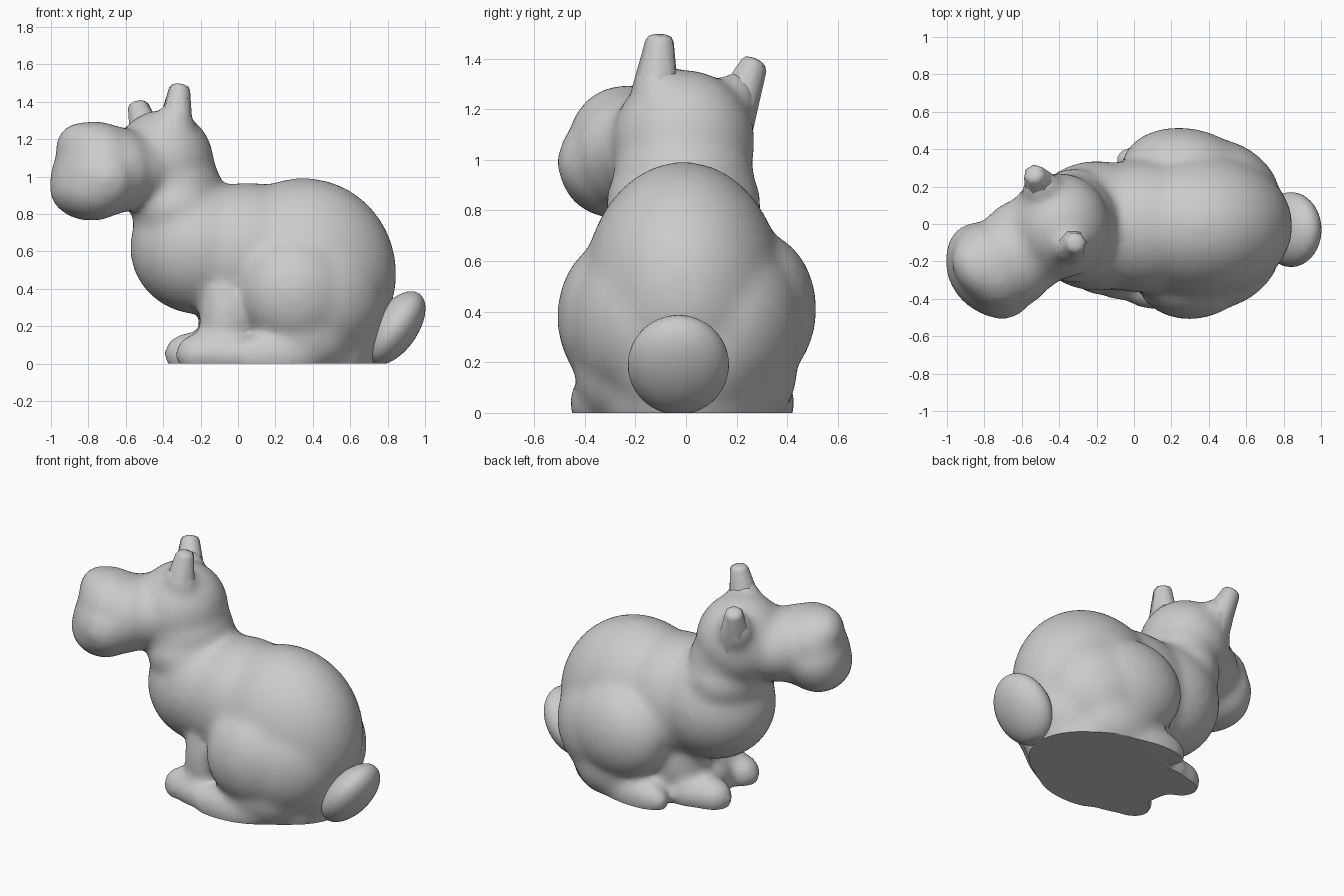
import bpy, bmesh
from math import radians
from mathutils import Matrix, Vector

if "Cube" in bpy.data.objects:
    bpy.data.objects.remove(bpy.data.objects["Cube"], do_unlink=True)

grey = bpy.data.materials.new("plain grey")
grey.use_nodes = True
grey.diffuse_color = (0.6, 0.6, 0.6, 1)
grey.node_tree.nodes["Principled BSDF"].inputs["Base Color"].default_value = (0.6, 0.6, 0.6, 1)


def lump(bm, centre, radii, turn=0, tilt=0, inflate=0.008):
    """Add an ellipsoid, tilted about y and then turned about z."""
    size = [r + inflate for r in radii]
    place = (Matrix.Translation(centre) @ Matrix.Rotation(radians(turn), 4, 'Z')
             @ Matrix.Rotation(radians(tilt), 4, 'Y') @ Matrix.Diagonal((*size, 1)))
    bmesh.ops.create_uvsphere(bm, u_segments=40, v_segments=24, radius=1, matrix=place)


def finish(name, bm):
    mesh = bpy.data.meshes.new(name)
    bm.to_mesh(mesh)
    bm.free()
    mesh.materials.append(grey)
    obj = bpy.data.objects.new(name, mesh)
    bpy.context.collection.objects.link(obj)
    bpy.ops.object.select_all(action='DESELECT')
    bpy.context.view_layer.objects.active = obj
    obj.select_set(True)
    return obj


def cut_flat(obj):
    """Slice the underside off at ground level and close it."""
    bm = bmesh.new()
    bm.from_mesh(obj.data)
    cut = bmesh.ops.bisect_plane(bm, geom=bm.verts[:] + bm.edges[:] + bm.faces[:],
                                 plane_co=(0, 0, 0), plane_no=(0, 0, 1), clear_inner=True)
    rim = [e for e in cut["geom_cut"] if isinstance(e, bmesh.types.BMEdge)]
    bmesh.ops.holes_fill(bm, edges=rim, sides=0)
    bmesh.ops.recalc_face_normals(bm, faces=bm.faces)
    bm.to_mesh(obj.data)
    bm.free()
    bpy.ops.object.shade_smooth_by_angle(angle=radians(50))


# Body, head and legs, fused into one soft skin
bm = bmesh.new()
# torso
lump(bm, (0.35, -0.01, 0.48), (0.49, 0.39, 0.505))
lump(bm, (0.05, -0.01, 0.59), (0.45, 0.35, 0.37))
lump(bm, (-0.20, -0.01, 0.62), (0.37, 0.34, 0.35))
lump(bm, (0.45, 0, 0.24), (0.36, 0.34, 0.34))
lump(bm, (0.28, 0, 0.05), (0.46, 0.36, 0.24))
lump(bm, (0.02, 0, 0.22), (0.20, 0.28, 0.28))
# neck and head
lump(bm, (-0.32, -0.01, 0.83), (0.245, 0.30, 0.22))
lump(bm, (-0.34, -0.01, 0.95), (0.245, 0.27, 0.20))
lump(bm, (-0.40, -0.01, 1.07), (0.265, 0.275, 0.28))
lump(bm, (-0.58, -0.12, 1.04), (0.25, 0.25, 0.21), 35)
# muzzle
lump(bm, (-0.76, -0.23, 1.085), (0.19, 0.24, 0.205), 35)
lump(bm, (-0.83, -0.24, 1.155), (0.12, 0.17, 0.13), 35)
lump(bm, (-0.77, -0.25, 0.99), (0.20, 0.275, 0.21), 35)
lump(bm, (-0.785, -0.25, 0.94), (0.20, 0.25, 0.17), 35)
lump(bm, (-0.67, -0.20, 1.035), (0.20, 0.25, 0.23), 35)
# ear roots
lump(bm, (-0.34, -0.12, 1.27), (0.10, 0.085, 0.13))
lump(bm, (-0.49, 0.19, 1.22), (0.10, 0.085, 0.12))
# haunches
for side, x, y, z, reach in ((-1, 0.32, 0.27, 0.38, 0.30), (1, 0.28, 0.275, 0.41, 0.34)):
    lump(bm, (x, side * y, z), (reach, 0.23, 0.30), side * -9)
    lump(bm, (0.24, side * 0.265, z + 0.08), (0.21, 0.20, 0.20), side * -5)
    lump(bm, (0.49, side * 0.22, 0.36), (0.30, 0.21, 0.30), side * -28)
    lump(bm, (0.36, side * 0.26, 0.17), (0.26, 0.17, 0.22), side * -9)
# hind feet
lump(bm, (0.20, -0.35, 0.04), (0.25, 0.10, 0.12), 6)
lump(bm, (0.15, 0.32, 0.04), (0.25, 0.10, 0.12), -6)
# front legs and paws
for y, x in ((-0.26, -0.19), (0.11, -0.25)):
    lump(bm, (-0.06, y * 0.8, 0.25), (0.14, 0.14, 0.32))
    lump(bm, (x, y, 0.05), (0.14, 0.11, 0.11))
    lump(bm, (x + 0.12, y, 0.05), (0.16, 0.14, 0.12))
lump(bm, (-0.10, -0.07, 0.06), (0.15, 0.24, 0.16), 15)
body = finish("body", bm)
remesh = body.modifiers.new("fuse", 'REMESH')
remesh.mode = 'VOXEL'
remesh.voxel_size = 0.022
soften = body.modifiers.new("soften", 'SMOOTH')
soften.factor = 0.5
soften.iterations = 20
for name in ("fuse", "soften"):
    bpy.ops.object.modifier_apply(modifier=name)
cut_flat(body)

# Tail, a flat pad leaning outwards
bm = bmesh.new()
lump(bm, (0.84, -0.03, 0.19), (0.12, 0.20, 0.225), tilt=35, inflate=0)
cut_flat(finish("tail", bm))


def ear(name, base, tip, wide, narrow):
    """Seven-sided tapering horn with a blunt, bevelled end."""
    base, tip = Vector(base), Vector(tip)
    axis = tip - base
    bm = bmesh.new()
    bmesh.ops.create_cone(bm, cap_ends=True, segments=7, radius1=wide, radius2=narrow,
                          depth=axis.length,
                          matrix=Matrix.Translation((base + tip) / 2)
                          @ axis.to_track_quat('Z', 'Y').to_matrix().to_4x4())
    top = [e for e in bm.edges if all((v.co - tip).length < narrow * 1.1 for v in e.verts)]
    bmesh.ops.bevel(bm, geom=top, offset=narrow * 0.5, segments=2, affect='EDGES', profile=0.5)
    finish(name, bm)
    bpy.ops.object.shade_smooth_by_angle(angle=radians(55))


ear("right_ear", (-0.345, -0.125, 1.20), (-0.31, -0.10, 1.495), 0.11, 0.053)
ear("left_ear", (-0.47, 0.16, 1.14), (-0.54, 0.275, 1.395), 0.11, 0.053)
